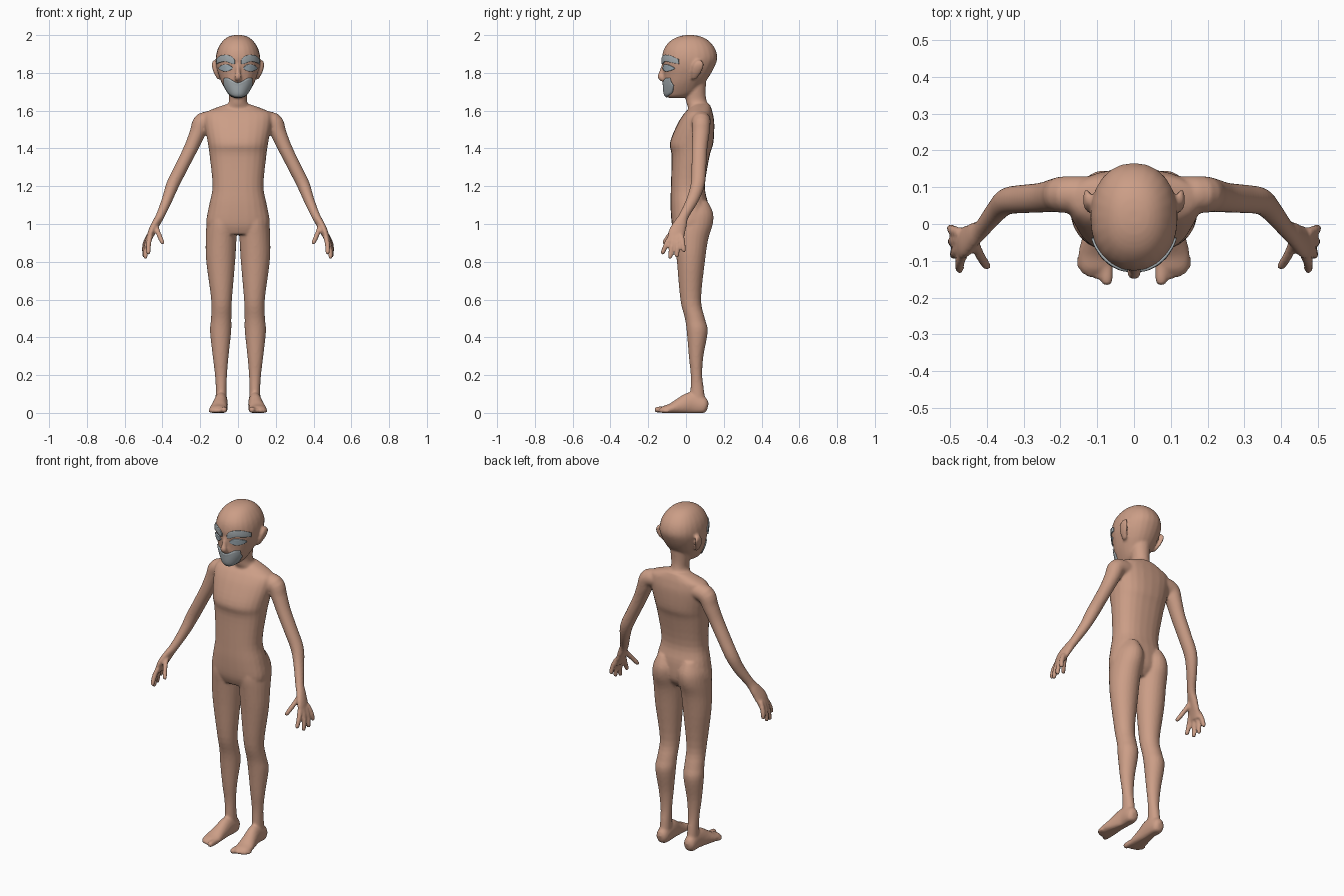
import bpy
import bmesh
import math
from mathutils import Vector
from mathutils.bvhtree import BVHTree

if "Cube" in bpy.data.objects:
    bpy.data.objects.remove(bpy.data.objects["Cube"], do_unlink=True)


def make_material(name, rgb):
    mat = bpy.data.materials.new(name)
    mat.use_nodes = True
    mat.diffuse_color = (*rgb, 1)
    mat.node_tree.nodes["Principled BSDF"].inputs["Base Color"].default_value = (*rgb, 1)
    return mat


skin = make_material("skin", (0.60, 0.34, 0.24))
hair_grey = make_material("hair grey", (0.37, 0.41, 0.43))
eye_grey = make_material("eye grey", (0.38, 0.46, 0.51))


def make_object(name, bm, mat):
    mesh = bpy.data.meshes.new(name)
    bm.to_mesh(mesh)
    bm.free()
    mesh.materials.append(mat)
    for poly in mesh.polygons:
        poly.use_smooth = True
    obj = bpy.data.objects.new(name, mesh)
    bpy.context.collection.objects.link(obj)
    return obj


def smooth_rows(rows, steps=4):
    """Interpolate control rows with a Catmull-Rom curve."""
    pts = [Vector(r) for r in rows]
    pts = [pts[0]] + pts + [pts[-1]]
    out = []
    for a, b, c, d in zip(pts, pts[1:], pts[2:], pts[3:]):
        for i in range(steps):
            t = i / steps
            out.append(b + (c - a) * (t / 2) + (2 * a - 5 * b + 4 * c - d) * (t * t / 2)
                       + (3 * b - a - 3 * c + d) * (t ** 3 / 2))
    return out + [pts[-1]]


def tube(bm, rows, sides=(1,), level=False, boxy=1.0, sides_count=24):
    """Loft ellipses (x, y, z, radius_u, radius_v) along a path, once per side."""
    path = smooth_rows(rows)
    for side in sides:
        rings = []
        for i, row in enumerate(path):
            before = Vector(path[max(i - 1, 0)][:3])
            after = Vector(path[min(i + 1, len(path) - 1)][:3])
            axis = Vector((0, 0, -1)) if level else (after - before).normalized()
            u = Vector((1, 0, 0))
            u = (u - axis * u.dot(axis)).normalized()
            v = axis.cross(u)
            ring = []
            for k in range(sides_count):
                angle = math.tau * k / sides_count
                c, s = math.cos(angle), math.sin(angle)
                p = (Vector(row[:3])
                     + u * (math.copysign(abs(c) ** boxy, c) * max(row[3], 0.003))
                     + v * (math.copysign(abs(s) ** boxy, s) * max(row[4], 0.003)))
                ring.append(bm.verts.new((p.x * side, p.y, max(p.z, 0))))
            rings.append(ring)
        for a, b in zip(rings, rings[1:]):
            for k in range(sides_count):
                n = (k + 1) % sides_count
                bm.faces.new((a[k], a[n], b[n], b[k]))
        bm.faces.new(rings[0])
        bm.faces.new(rings[-1])


def slices(rows):
    """Turn (z, x_min, x_max, y_front, y_back) into centred ellipses."""
    return [((a + b) / 2, (f + k) / 2, z, (b - a) / 2, (k - f) / 2) for z, a, b, f, k in rows]


def centred(rows):
    return slices([(z, -w, w, f, k) for z, w, f, k in rows])


BOTH = (1, -1)
bm = bmesh.new()

# Torso
tube(bm, centred([
    (1.635, .06, .035, .125), (1.61, .13, .015, .135), (1.585, .175, -.01, .142),
    (1.53, .178, -.045, .15), (1.43, .16, -.085, .145), (1.36, .15, -.076, .125),
    (1.2, .135, -.08, .1), (1.1, .153, -.082, .118), (1.0, .168, -.075, .118),
    (.945, .13, -.055, .08)]), level=True, boxy=.85)

# Neck and head
tube(bm, centred([
    (1.8, .06, .0, .11), (1.7, .05, .0, .104), (1.65, .048, .0, .11),
    (1.61, .07, .012, .128), (1.56, .08, .02, .13)]), level=True)
tube(bm, centred([
    (2.0, .02, .0, .04), (1.992, .05, -.04, .08), (1.97, .08, -.082, .12),
    (1.93, .106, -.115, .153), (1.88, .118, -.127, .166), (1.83, .115, -.122, .15),
    (1.78, .1, -.118, .122), (1.74, .083, -.118, .09), (1.7, .06, -.115, .06),
    (1.677, .042, -.108, .02), (1.667, .02, -.09, -.01)]), level=True, boxy=.92)

# Nose and ears
tube(bm, [(0, -.113, 1.86, .01, .01), (0, -.128, 1.81, .012, .012),
          (0, -.135, 1.778, .019, .015), (0, -.122, 1.76, .014, .008)])
tube(bm, [(.124, .07, 1.868, .006, .012), (.129, .067, 1.845, .01, .028),
          (.119, .055, 1.805, .011, .027), (.1, .042, 1.765, .008, .012)],
     BOTH, level=True)

# Legs, including the buttocks at the top
tube(bm, slices([
    (1.12, .04, .125, -.04, .115), (1.06, .008, .155, -.06, .143), (1.0, .004, .166, -.068, .142),
    (.92, .008, .171, -.06, .118), (.8, .015, .168, -.048, .1), (.6, .032, .142, -.03, .08),
    (.5, .035, .143, -.006, .1), (.43, .036, .148, .004, .115), (.3, .05, .134, .015, .092),
    (.2, .058, .122, .025, .086), (.13, .06, .118, .024, .094), (.05, .058, .12, .02, .105)]),
     BOTH, level=True)

# Feet and toes
tube(bm, [(.09, .115, .03, .016, .02), (.09, .095, .035, .034, .045), (.09, .03, .05, .036, .06),
          (.097, -.03, .035, .041, .045), (.103, -.08, .022, .048, .028),
          (.104, -.115, .018, .045, .02), (.104, -.13, .015, .035, .014)], BOTH)
for x, tip, r in ((.074, -.167, .017), (.1, -.15, .012), (.118, -.146, .012),
                  (.133, -.138, .011), (.145, -.125, .01)):
    tube(bm, [(x, -.09, r, r, r), (x, tip + r, r, r, r), (x, tip, r, r / 2, r / 2)],
         BOTH, sides_count=12)

# Arms and palms
tube(bm, [(.11, .08, 1.55, .045, .05), (.185, .08, 1.54, .05, .05), (.215, .078, 1.48, .042, .046),
          (.25, .072, 1.4, .037, .041), (.3, .068, 1.3, .035, .039), (.345, .062, 1.21, .034, .037),
          (.375, .035, 1.13, .028, .032), (.411, -.01, 1.045, .023, .026),
          (.436, -.03, 1.0, .021, .036), (.46, -.05, .95, .019, .045),
          (.475, -.057, .905, .013, .04)], BOTH)

# Fingers and thumb
for start, tip in (((.465, -.085, .93), (.475, -.127, .84)),
                   ((.472, -.066, .93), (.492, -.086, .815)),
                   ((.475, -.044, .93), (.498, -.048, .823)),
                   ((.472, -.024, .94), (.502, -.01, .85)),
                   ((.435, -.045, .99), (.397, -.121, .895))):
    a, b = Vector(start), Vector(tip)
    mid = a.lerp(b, .5) + Vector((.004, 0, .004))
    tube(bm, [(*a, .014, .014), (*mid, .0135, .0135), (*a.lerp(b, .9), .012, .012),
              (*b, .006, .006)], BOTH, sides_count=12)

# Fuse all of it into one smooth skin
bmesh.ops.recalc_face_normals(bm, faces=bm.faces)
body = make_object("body", bm, skin)
fuse = body.modifiers.new("fuse", "REMESH")
fuse.mode = "VOXEL"
fuse.voxel_size = 0.007
fuse.use_smooth_shade = True
relax = body.modifiers.new("relax", "SMOOTH")
relax.factor = 0.5
relax.iterations = 4
bpy.context.view_layer.update()
surface = BVHTree.FromObject(body, bpy.context.evaluated_depsgraph_get())


def face_patch(name, columns, mat, sides=BOTH, rows=8):
    """Thin plate over the face from (x, top, bottom) columns."""
    bm = bmesh.new()
    for side in sides:
        grid = []
        for x, top, bottom in smooth_rows(columns):
            line = []
            for j in range(rows + 1):
                z = top + (bottom - top) * j / rows
                spot, normal, _, _ = surface.ray_cast(Vector((x * side, -1, z)), Vector((0, 1, 0)))
                if spot is None or spot.y > -.03:
                    spot, normal, _, _ = surface.find_nearest(Vector((x * side, -.07, z)))
                line.append(bm.verts.new(spot + normal * 0.002))
            grid.append(line if side > 0 else line[::-1])
        for a, b in zip(grid, grid[1:]):
            for j in range(rows):
                bm.faces.new((a[j], a[j + 1], b[j + 1], b[j]))
    obj = make_object(name, bm, mat)
    plate = obj.modifiers.new("thickness", "SOLIDIFY")
    plate.thickness = 0.008
    plate.offset = 0
    return obj


# Eyebrows, eyes and beard
face_patch("eyebrows", [(.016, 1.866, 1.848), (.03, 1.884, 1.848), (.06, 1.895, 1.86),
                        (.09, 1.89, 1.856), (.11, 1.872, 1.848)], hair_grey)
face_patch("eyes", [(.028, 1.828, 1.822), (.045, 1.842, 1.812), (.065, 1.845, 1.808),
                    (.085, 1.84, 1.813), (.098, 1.828, 1.822)], eye_grey)
face_patch("beard", [(-.072, 1.772, 1.735), (-.05, 1.772, 1.695), (-.025, 1.758, 1.677),
                     (0, 1.748, 1.673), (.025, 1.758, 1.677), (.05, 1.772, 1.695),
                     (.072, 1.772, 1.735)], hair_grey, sides=(1,))
